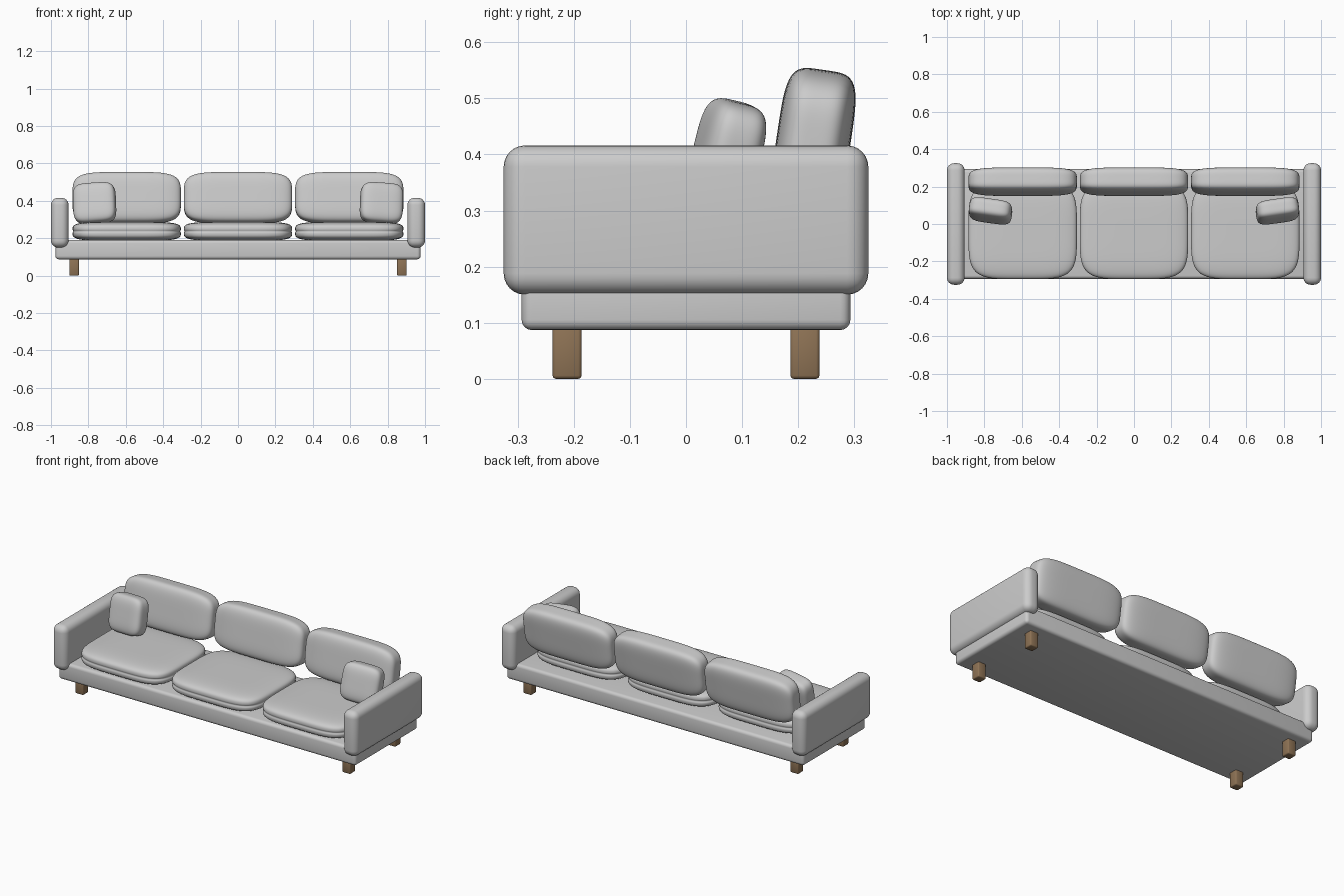
import bpy, bmesh, math
from mathutils import Matrix, Vector, Euler

if "Cube" in bpy.data.objects:
    bpy.data.objects.remove(bpy.data.objects["Cube"])

wood = bpy.data.materials.new("wood")
wood.diffuse_color = (0.27, 0.17, 0.09, 1)
wood.use_nodes = True
wood.node_tree.nodes["Principled BSDF"].inputs["Base Color"].default_value = wood.diffuse_color


def finish(name, bm):
    mesh = bpy.data.meshes.new(name)
    bm.to_mesh(mesh)
    bm.free()
    ob = bpy.data.objects.new(name, mesh)
    bpy.context.collection.objects.link(ob)
    for p in mesh.polygons:
        p.use_smooth = True
    return ob


def box(name, center, size, radius, segments=4):
    """Box with rounded edges."""
    bm = bmesh.new()
    bmesh.ops.create_cube(bm, size=1)
    bmesh.ops.scale(bm, vec=size, verts=bm.verts)
    bmesh.ops.bevel(bm, geom=bm.edges[:], offset=radius, segments=segments,
                    profile=0.5, affect='EDGES')
    bmesh.ops.translate(bm, vec=center, verts=bm.verts)
    return finish(name, bm)


def cushion(name, center, half, thin, rot=(0, 0, 0), plan=4.5, puff=4.5, seam=0.0):
    """Puffed cushion: cube swollen to a superellipsoid, thin along one axis."""
    bm = bmesh.new()
    bmesh.ops.create_cube(bm, size=2)
    bmesh.ops.subdivide_edges(bm, edges=bm.edges[:], cuts=23, use_grid_fill=True)
    a, b = [i for i in range(3) if i != thin]
    for v in bm.verts:
        c = v.co
        r = (abs(c[a]) ** plan + abs(c[b]) ** plan) ** (1 / plan)
        c /= (r ** puff + abs(c[thin]) ** puff) ** (1 / puff)
        # pinched seam around the middle
        pinch = 1 - seam * math.exp(-(c[thin] / 0.1) ** 2)
        c[a] *= pinch
        c[b] *= pinch
        v.co = Vector([c[i] * half[i] for i in range(3)])
    euler = Euler([math.radians(d) for d in rot], 'XYZ')
    bm.transform(Matrix.Translation(center) @ euler.to_matrix().to_4x4())
    return finish(name, bm)


# Platform base
box("base", (0, 0, 0.139), (1.952, 0.586, 0.104), 0.018)

for s, side in ((-1, "left"), (1, "right")):
    # Arm panels
    box(side + "_arm", (s * 0.953, 0, 0.283), (0.094, 0.65, 0.266), 0.038, 6)
    # Legs
    for y, end in ((-0.212, "front"), (0.212, "back")):
        leg = box(f"{side}_{end}_leg", (s * 0.876, y, 0.046), (0.052, 0.052, 0.092), 0.006, 2)
        leg.data.materials.append(wood)
    # Throw pillows leaning on the back cushions
    cushion(side + "_throw_pillow", (s * 0.767, 0.07, 0.388), (0.114, 0.053, 0.108), 1,
            rot=(-13, s * 4, s * 8), puff=4)

# Seat and back cushions
for x, place in ((-0.595, "left"), (0, "middle"), (0.595, "right")):
    cushion(place + "_seat_cushion", (x, -0.037, 0.237), (0.29, 0.258, 0.051), 2, seam=0.015)
    cushion(place + "_back_cushion", (x, 0.226, 0.416), (0.29, 0.066, 0.136), 1,
            rot=(-8.5, 0, 0))
